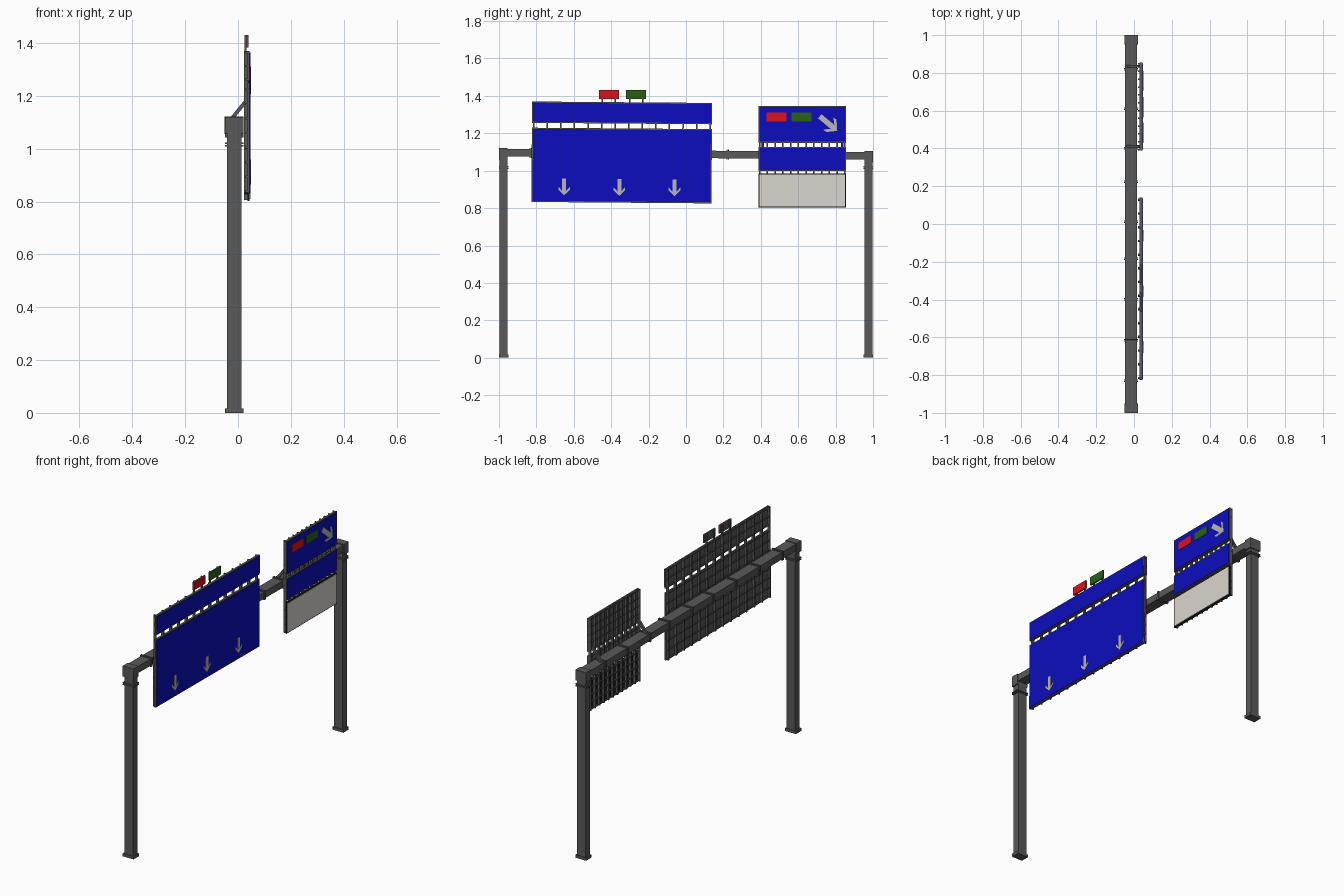
import bpy, bmesh, math
from mathutils import Matrix, Vector

if "Cube" in bpy.data.objects:
    bpy.data.objects.remove(bpy.data.objects["Cube"])


def material(name, rgb):
    m = bpy.data.materials.new(name)
    m.diffuse_color = (*rgb, 1)
    m.use_nodes = True
    m.node_tree.nodes["Principled BSDF"].inputs["Base Color"].default_value = m.diffuse_color
    return m


STEEL = material("dark_steel", (0.1, 0.1, 0.1))
BLUE = material("sign_blue", (0.004, 0.004, 0.52))
RED = material("plate_red", (0.72, 0.006, 0.01))
GREEN = material("plate_green", (0.02, 0.12, 0.008))
CREAM = material("panel_cream", (0.71, 0.68, 0.62))
WHITE = material("arrow_grey", (0.48, 0.48, 0.48))
BLACK = material("frame_black", (0.01, 0.01, 0.012))


def finish(name, bm, mat, tilt=None):
    # tilt = (angle, pivot y, pivot z): slight roll about the x axis
    if tilt:
        p = Vector((0, tilt[1], tilt[2]))
        bm.transform(Matrix.Translation(p) @ Matrix.Rotation(tilt[0], 4, 'X') @ Matrix.Translation(-p))
    bmesh.ops.recalc_face_normals(bm, faces=bm.faces)
    me = bpy.data.meshes.new(name)
    bm.to_mesh(me)
    bm.free()
    me.materials.append(mat)
    ob = bpy.data.objects.new(name, me)
    bpy.context.collection.objects.link(ob)
    return ob


def boxes(name, items, mat=STEEL, tilt=None):
    # each item is (x0, x1, y0, y1, z0, z1)
    bm = bmesh.new()
    for x0, x1, y0, y1, z0, z1 in items:
        m = Matrix.Translation(((x0 + x1) / 2, (y0 + y1) / 2, (z0 + z1) / 2)) @ \
            Matrix.Diagonal((x1 - x0, y1 - y0, z1 - z0, 1))
        bmesh.ops.create_cube(bm, size=1, matrix=m)
    return finish(name, bm, mat, tilt)


def arrow(name, y, z, length, width, angle, tilt=None):
    # flat arrow pointing down, turned by angle in the sign plane
    h, w, s = length / 2, width / 2, width * 0.17
    half = [(0, -h), (w, -h + w * 0.95), (w, -h + w * 1.5), (s, -h + w * 0.75), (s, h)]
    pts = half + [(-a, b) for a, b in reversed(half[1:])]
    c, sn = math.cos(angle), math.sin(angle)
    bm = bmesh.new()
    f = bm.faces.new([bm.verts.new((0.046, y + a * c - b * sn, z + a * sn + b * c)) for a, b in pts])
    r = bmesh.ops.extrude_face_region(bm, geom=[f])
    bmesh.ops.translate(bm, vec=(0.003, 0, 0), verts=[v for v in r["geom"] if isinstance(v, bmesh.types.BMVert)])
    return finish(name, bm, WHITE, tilt)


def panel(name, y0, y1, z0, z1, mat, rails, frame_mat=STEEL, b=0.006, tilt=None):
    # backing tray, coloured front sheet, horizontal rails behind
    boxes(name + "_backing", [(0.036, 0.044, y0, y1, z0, z1)], frame_mat, tilt)
    boxes(name + "_face", [(0.043, 0.047, y0 + b, y1 - b, z0 + b, z1 - b)], mat, tilt)
    step = (z1 - z0 - 0.012) / (rails - 1)
    boxes(name + "_rails", [(0.029, 0.037, y0, y1, z0 + 0.002 + i * step, z0 + 0.010 + i * step)
                            for i in range(rails)], STEEL, tilt)


def ribs(name, y0, y1, z0, z1, count, tilt=None):
    step = (y1 - y0) / (count - 1)
    boxes(name, [(0.022, 0.038, y0 + i * step - 0.004, y0 + i * step + 0.004, z0, z1)
                 for i in range(count)], STEEL, tilt)


# posts with base plates, collars and top elbows
for side, s, top in (("left", -1, 1.12), ("right", 1, 1.105)):
    def span(a, b):
        return tuple(sorted((s * a, s * b)))
    boxes(side + "_post", [(-0.042, 0.013, *span(0.954, 0.996), 0.01, top - 0.01)])
    boxes(side + "_base_plate", [(-0.05, 0.02, *span(0.95, 1.0), 0, 0.017)])
    boxes(side + "_post_collar", [(-0.05, 0.02, *span(0.95, 1.0), 1.008, 1.014),
                                  (-0.05, 0.02, *span(0.95, 1.0), 1.018, 1.024)])
    boxes(side + "_elbow", [(-0.05, 0.02, *span(0.955, 1.0), top - 0.062, top)])

# cross beam and its bolted collars
BT = (-0.0085, 0, 1.088)
boxes("cross_beam", [(-0.047, 0.016, -0.97, 0.97, 1.068, 1.108)], STEEL, BT)
boxes("beam_collars", [(-0.052, 0.021, y + d, y + d + 0.005, 1.062, 1.114)
                       for y in (-0.83, -0.615, -0.4, -0.185, 0.012, 0.222, 0.4, 0.61, 0.82)
                       for d in (-0.006, 0.002)], STEEL, BT)

# large lane sign
LT = (-0.008, -0.34, 1.1)
panel("large_sign_main", -0.825, 0.138, 0.829, 1.226, BLUE, 8, tilt=LT)
panel("large_sign_upper", -0.825, 0.138, 1.252, 1.366, BLUE, 3, tilt=LT)
ribs("large_sign_ribs", -0.815, 0.128, 0.83, 1.366, 14, LT)
for i, y in enumerate((-0.65, -0.355, -0.06)):
    arrow(f"lane_arrow_{i + 1}", y, 0.911, 0.09, 0.062, 0, LT)

# exit sign with three panels
panel("exit_sign_top", 0.388, 0.855, 1.149, 1.346, BLUE, 5)
panel("exit_sign_middle", 0.388, 0.855, 0.998, 1.126, BLUE, 4)
panel("exit_sign_lower", 0.388, 0.855, 0.803, 0.985, CREAM, 5, BLACK)
ribs("exit_sign_ribs", 0.394, 0.849, 0.805, 1.346, 12)
boxes("exit_red_plate", [(0.046, 0.049, 0.43, 0.538, 1.264, 1.311)], RED)
boxes("exit_green_plate", [(0.046, 0.049, 0.565, 0.672, 1.264, 1.311)], GREEN)
arrow("exit_arrow", 0.762, 1.252, 0.122, 0.085, math.radians(50))

# small plates on stalks above the large sign
for name, y, mat in (("red", -0.412, RED), ("green", -0.267, GREEN)):
    boxes(name + "_plate_face", [(0.036, 0.04, y - 0.053, y + 0.053, 1.383, 1.431)], mat)
    boxes(name + "_plate_back", [(0.031, 0.036, y - 0.053, y + 0.053, 1.383, 1.431)])
    boxes(name + "_plate_stalks", [(0.024, 0.032, y + d - 0.004, y + d + 0.004, 1.3, 1.431)
                                   for d in (-0.035, 0.035)])

# diagonal braces from beam to exit sign
for i, y in enumerate((0.41, 0.835)):
    bm = bmesh.new()
    a, b = Vector((-0.035, y, 1.1)), Vector((0.028, y, 1.178))
    m = Matrix.Translation((a + b) / 2) @ (b - a).to_track_quat('Z', 'Y').to_matrix().to_4x4()
    bmesh.ops.create_cube(bm, size=1, matrix=m @ Matrix.Diagonal((0.014, 0.014, (b - a).length, 1)))
    finish(f"sign_brace_{i + 1}", bm, STEEL)
